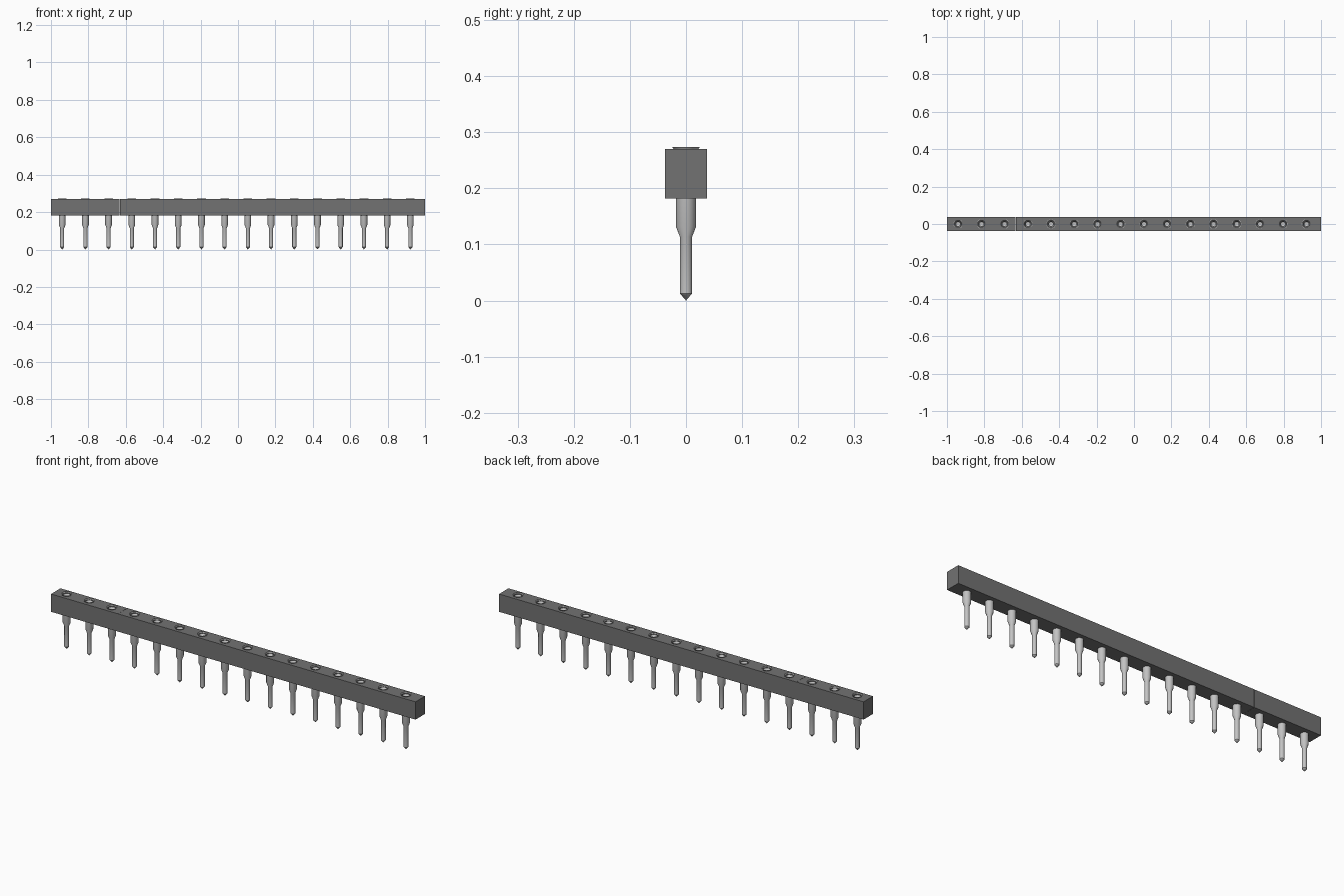
import bpy, bmesh
from math import cos, sin, tau

cube = bpy.data.objects.get("Cube")
if cube:
    bpy.data.objects.remove(cube, do_unlink=True)


def material(name, value):
    mat = bpy.data.materials.new(name)
    mat.use_nodes = True
    colour = (value, value, value, 1)
    mat.diffuse_color = colour
    mat.node_tree.nodes["Principled BSDF"].inputs["Base Color"].default_value = colour
    return mat


def make_object(name, bm, mat):
    bmesh.ops.recalc_face_normals(bm, faces=bm.faces)
    mesh = bpy.data.meshes.new(name)
    bm.to_mesh(mesh)
    bm.free()
    mesh.materials.append(mat)
    obj = bpy.data.objects.new(name, mesh)
    bpy.context.collection.objects.link(obj)
    return obj


def lathe(bm, profile, x, sides=20):
    """Turn an (radius, z) profile around a vertical axis at x."""
    rings = []
    for r, z in profile:
        if r == 0:
            rings.append([bm.verts.new((x, 0, z))] * sides)
        else:
            rings.append([bm.verts.new((x + r * cos(tau * i / sides), r * sin(tau * i / sides), z))
                          for i in range(sides)])
    for a, b in zip(rings, rings[1:]):
        for i in range(sides):
            j = (i + 1) % sides
            bm.faces.new(dict.fromkeys((a[i], a[j], b[j], b[i])))


plastic = material("dark grey plastic", 0.17)
metal = material("light grey metal", 0.55)

PIN_COUNT, FIRST, PITCH = 16, -0.94, 0.1241
BOTTOM, TOP, HALF_DEPTH, SEAM = 0.182, 0.27, 0.037, -0.632
pin_xs = [FIRST + PITCH * i for i in range(PIN_COUNT)]

# Cutter for the sockets in the housing
bm = bmesh.new()
for x in pin_xs:
    lathe(bm, [(0, 0.16), (0.0165, 0.16), (0.0165, 0.3), (0, 0.3)], x)
cutter = make_object("socket_cutter", bm, plastic)
cutter.hide_render = True
cutter.hide_set(True)

# Housing in two butted lengths
for name, x0, x1 in (("short_housing", -1, SEAM - 0.0005), ("long_housing", SEAM + 0.0005, 1)):
    bm = bmesh.new()
    bmesh.ops.create_cube(bm, size=1)
    for v in bm.verts:
        v.co.x = x1 if v.co.x > 0 else x0
        v.co.y *= 2 * HALF_DEPTH
        v.co.z = TOP if v.co.z > 0 else BOTTOM
    housing = make_object(name, bm, plastic)
    cut = housing.modifiers.new("sockets", "BOOLEAN")
    cut.operation = "DIFFERENCE"
    cut.solver = "EXACT"
    cut.object = cutter

# Turned pins: pointed tail, stepped barrel, flared mouth and inner bore
pin_profile = [(0, 0), (0.011, 0.013), (0.011, 0.114), (0.018, 0.132), (0.018, 0.264),
               (0.025, 0.274), (0.022, 0.274), (0.011, 0.256), (0.011, 0.2), (0, 0.195)]
for n, x in enumerate(pin_xs, 1):
    bm = bmesh.new()
    lathe(bm, pin_profile, x)
    pin = make_object(f"pin_{n}", bm, metal)
    bpy.ops.object.select_all(action="DESELECT")
    bpy.context.view_layer.objects.active = pin
    pin.select_set(True)
    bpy.ops.object.shade_smooth_by_angle(angle=0.5)
